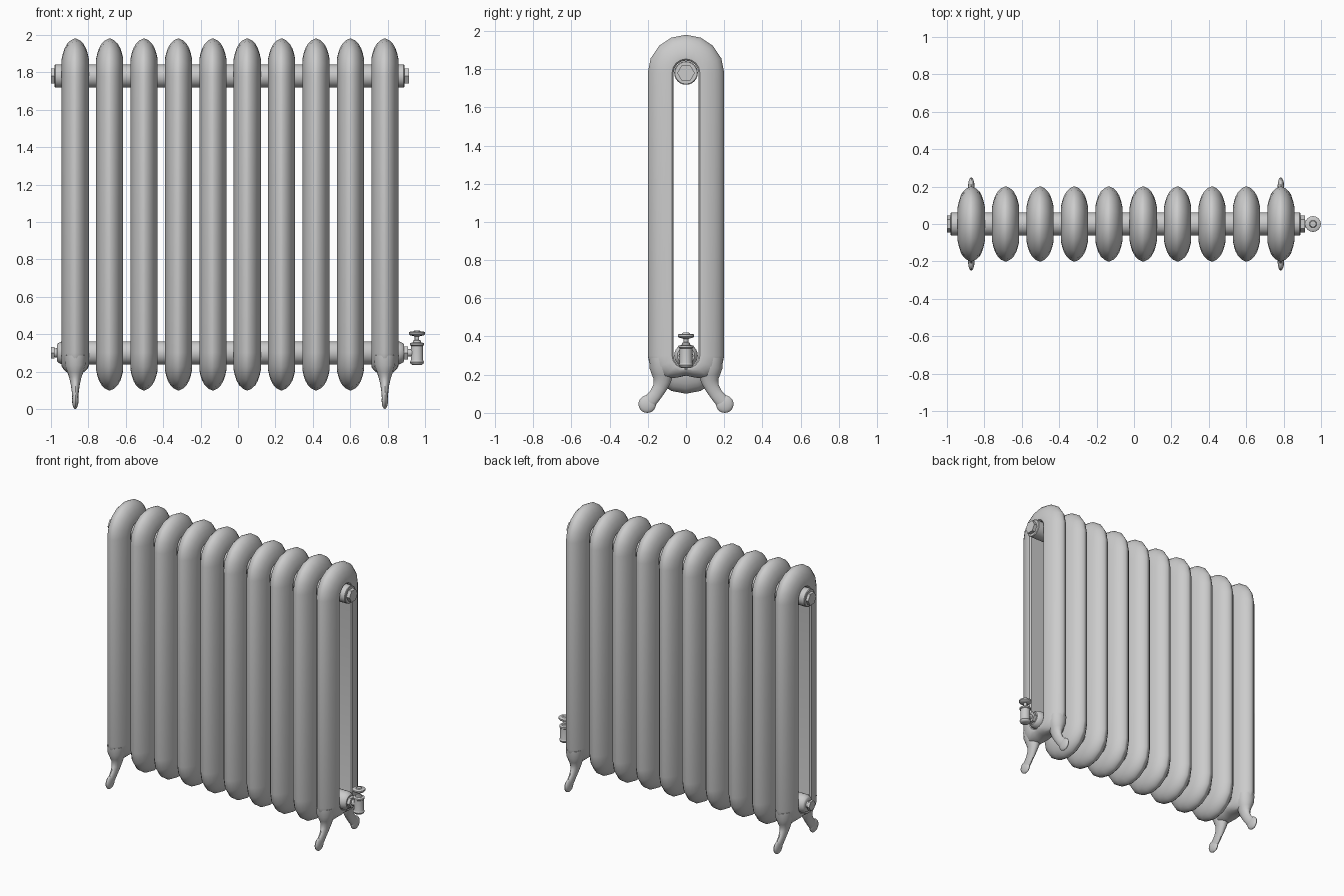
import bpy, bmesh
from math import sin, cos, pi, radians
from mathutils import Vector, Matrix

if "Cube" in bpy.data.objects:
    bpy.data.objects.remove(bpy.data.objects["Cube"])

Z_TOP, Z_BOT = 1.78, 0.30
R_IN, R_OUT = 0.065, 0.2
X_FIRST, X_LAST, COUNT = -0.87, 0.785, 10


def finish(bm, name, angle=40):
    bmesh.ops.recalc_face_normals(bm, faces=bm.faces)
    me = bpy.data.meshes.new(name)
    bm.to_mesh(me)
    bm.free()
    ob = bpy.data.objects.new(name, me)
    bpy.context.collection.objects.link(ob)
    bpy.ops.object.select_all(action='DESELECT')
    ob.select_set(True)
    bpy.context.view_layer.objects.active = ob
    bpy.ops.object.shade_smooth_by_angle(angle=radians(angle))
    return ob


def skin(bm, rings, closed=False):
    """Bridge rings of points; cap the ends unless the loft is closed."""
    vs = [[bm.verts.new(p) for p in r] for r in rings]
    n = len(vs[0])
    for i in range(len(vs) if closed else len(vs) - 1):
        a, b = vs[i], vs[(i + 1) % len(vs)]
        for j in range(n):
            k = (j + 1) % n
            bm.faces.new((a[j], a[k], b[k], b[j]))
    if not closed:
        bm.faces.new(vs[0])
        bm.faces.new(vs[-1])


def turned(name, profile, centre, axis='X', sides=24):
    """Lathe a (position, radius) profile along the x or z axis."""
    bm = bmesh.new()
    rings = []
    for t, r in profile:
        ring = []
        for j in range(sides):
            a = 2 * pi * j / sides
            u, v = r * cos(a), r * sin(a)
            off = Vector((t, u, v)) if axis == 'X' else Vector((u, v, t))
            ring.append(Vector(centre) + off)
        rings.append(ring)
    skin(bm, rings)
    return finish(bm, name)


# Half lens section: (fraction from inner to outer edge, half width in x)
HALF = [(0, 0.062), (0.06, 0.071), (0.2, 0.0725), (0.42, 0.066), (0.62, 0.057),
        (0.8, 0.043), (0.93, 0.025), (1, 0.005)]
SECTION = HALF + [(f, -w) for f, w in reversed(HALF)]


def add_loop(bm, x, bottom):
    """Sweep the lens section round the upright stadium path."""
    rings = []
    for zc, start in ((Z_TOP, 0), (Z_BOT, 180)):
        for i in range(9):
            a = radians(start + 22.5 * i)
            ro = R_OUT if start == 0 else bottom[min(i, 8 - i)]
            rings.append([(x + w, (R_IN + f * (ro - R_IN)) * cos(a),
                           zc + (R_IN + f * (ro - R_IN)) * sin(a))
                          for f, w in SECTION])
    skin(bm, rings, closed=True)


# Leg stations: y, z, radius in the side plane, radius in x
LEG = [(0.132, 0.29, 0.062, 0.060), (0.128, 0.24, 0.063, 0.058),
       (0.122, 0.20, 0.056, 0.044), (0.125, 0.165, 0.045, 0.032),
       (0.138, 0.13, 0.037, 0.024), (0.16, 0.095, 0.034, 0.019),
       (0.183, 0.068, 0.036, 0.017), (0.2, 0.052, 0.03, 0.015)]


def add_leg(bm, x, side):
    rings = []
    for i, (y, z, rp, rx) in enumerate(LEG):
        p, q = LEG[max(i - 1, 0)], LEG[min(i + 1, len(LEG) - 1)]
        t = Vector((q[0] - p[0], q[1] - p[1])).normalized()
        ring = []
        for j in range(16):
            a = 2 * pi * j / 16
            d = rp * cos(a)
            ring.append((x + rx * sin(a), side * (y - t.y * d), z + t.x * d))
        rings.append(ring)
    skin(bm, rings)
    # Rounded flat foot
    m = (Matrix.Translation((x, side * 0.203, 0.046))
         @ Matrix.Diagonal((0.017, 0.046, 0.046, 1)))
    bmesh.ops.create_uvsphere(bm, u_segments=16, v_segments=10, radius=1, matrix=m)


# Radiator sections, the two end ones on legs
for i in range(COUNT):
    x = X_FIRST + (X_LAST - X_FIRST) * i / (COUNT - 1)
    end = i in (0, COUNT - 1)
    bm = bmesh.new()
    add_loop(bm, x, (0.2, 0.195, 0.17, 0.125, 0.105) if end else (R_OUT,) * 5)
    if end:
        add_leg(bm, x, 1)
        add_leg(bm, x, -1)
    finish(bm, "end_section" if end else "section", 35)

# Header tubes joining the sections
turned("upper_header", [(-0.98, 0.058), (-0.976, 0.062), (0.886, 0.062), (0.89, 0.058)],
       (0, 0, Z_TOP))
turned("lower_header", [(-0.967, 0.045), (-0.962, 0.052), (-0.94, 0.062),
                        (0.86, 0.062), (0.882, 0.052), (0.888, 0.045)], (0, 0, Z_BOT))

# Hexagonal plugs
turned("upper_left_plug", [(-1.0, 0.046), (-0.97, 0.046)], (0, 0, Z_TOP), sides=6)
turned("upper_right_plug", [(0.88, 0.046), (0.915, 0.046)], (0, 0, Z_TOP), sides=6)
turned("lower_left_neck", [(-0.985, 0.022), (-0.95, 0.03)], (0, 0, Z_BOT))
turned("lower_left_plug", [(-1.0, 0.036), (-0.98, 0.036)], (0, 0, Z_BOT), sides=6)
turned("valve_nut", [(0.88, 0.04), (0.91, 0.04)], (0, 0, Z_BOT), sides=6)
turned("valve_pipe", [(0.9, 0.02), (0.95, 0.02)], (0, 0, Z_BOT), sides=16)

# Valve body with collars, stem and handle
turned("valve_body", [(0.236, 0.026), (0.242, 0.034), (0.252, 0.038), (0.258, 0.034),
                      (0.262, 0.033), (0.338, 0.033), (0.342, 0.038), (0.352, 0.038),
                      (0.356, 0.022), (0.366, 0.02), (0.37, 0.012), (0.392, 0.012)],
       (0.957, 0, 0), 'Z')
turned("valve_handle", [(0.388, 0.014), (0.394, 0.036), (0.4, 0.042), (0.41, 0.042),
                        (0.414, 0.036), (0.414, 0.02), (0.42, 0.016)], (0.957, 0, 0), 'Z')
